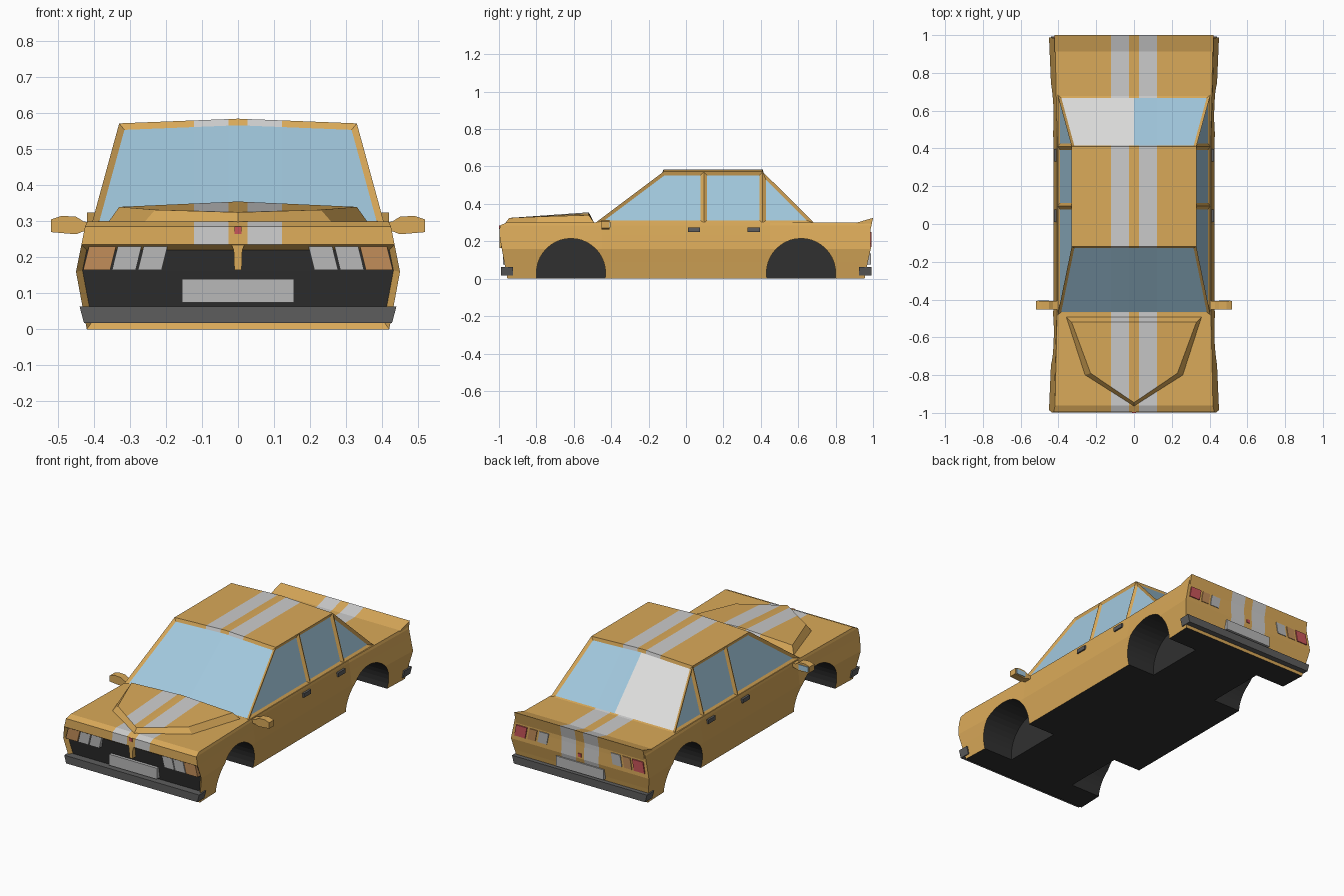
import bpy
import bmesh
from math import pi
from mathutils import Matrix, Vector

if "Cube" in bpy.data.objects:
    bpy.data.objects.remove(bpy.data.objects["Cube"], do_unlink=True)


def material(name, r, g, b):
    m = bpy.data.materials.new(name)
    m.use_nodes = True
    m.diffuse_color = (r, g, b, 1)
    m.node_tree.nodes["Principled BSDF"].inputs["Base Color"].default_value = (r, g, b, 1)
    return m


paint = material("ochre paint", 0.70, 0.40, 0.10)
stripe = material("stripe grey", 0.60, 0.60, 0.60)
glass = material("blue glass", 0.36, 0.58, 0.73)
pale = material("pale glass", 0.74, 0.74, 0.73)
black = material("charcoal", 0.03, 0.03, 0.03)
rubber = material("bumper grey", 0.11, 0.11, 0.11)
amber = material("amber lens", 0.54, 0.27, 0.10)
red = material("red lens", 0.58, 0.09, 0.10)
lens = material("clear lens", 0.48, 0.48, 0.48)
SHELL = [paint, stripe, glass, pale, black]
PAINT, STRIPE, GLASS, PALE, BLACK = range(5)


def finish(name, bm, mats):
    me = bpy.data.meshes.new(name)
    bm.to_mesh(me)
    bm.free()
    for m in mats:
        me.materials.append(m)
    ob = bpy.data.objects.new(name, me)
    bpy.context.collection.objects.link(ob)
    return ob


def build(verts, faces):
    bm = bmesh.new()
    vs = [bm.verts.new(v) for v in verts]
    for f in faces:
        bm.faces.new([vs[i] for i in f])
    bmesh.ops.recalc_face_normals(bm, faces=bm.faces)
    return bm


def cut(bm, axis, at):
    no, co = Vector((0, 0, 0)), Vector((0, 0, 0))
    no[axis], co[axis] = 1, at
    geom = bm.verts[:] + bm.edges[:] + bm.faces[:]
    bmesh.ops.bisect_plane(bm, geom=geom, dist=0.0001, plane_co=co, plane_no=no)
    bm.normal_update()


def add_stripes(bm):
    # twin racing stripes on upward, front and rear paint
    for x in (-0.122, -0.027, 0.027, 0.122):
        cut(bm, 0, x)
    for f in bm.faces:
        c = f.calc_center_median()
        if (f.material_index == PAINT and 0.027 < abs(c.x) < 0.122 and c.z > 0.09
                and abs(f.normal.x) < 0.4 and f.normal.z > -0.5):
            f.material_index = STRIPE


def loft(points, y0, y1):
    # polygon in x, z pulled along y
    n = len(points)
    verts = [(x, y, z) for y in (y0, y1) for x, z in points]
    faces = [range(n), range(n, 2 * n)]
    faces += [(i, (i + 1) % n, n + (i + 1) % n, n + i) for i in range(n)]
    return build(verts, faces)


def prism(name, points, y0, y1, mat, sides=None):
    for side, s in (sides or {"": 1}).items():
        finish(side + name, loft([(x * s, z) for x, z in points], y0, y1), [mat])


def rect(x0, x1, z0, z1, lean=0.0):
    return [(x0, z0), (x1, z0), (x1 - lean, z1), (x0 - lean, z1)]


PAIR = {"left_": 1, "right_": -1}

# Lower body: rings stacked by height (z, end width, waist width, front, rear)
levels = [(0, .42, .40, -.955, .955), (.09, .437, .415, -.972, .972),
          (.16, .45, .427, -.985, .988), (.235, .435, .417, -.998, .986),
          (.285, .425, .41, -.995, .986), (.30, .418, .407, -.96, .985)]
verts, faces = [], []
for z, w, m, f, r in levels:
    half = [(w, f), (m, -.45), (m, .45), (w, r)]
    verts += [(x, y, z) for x, y in half] + [(-x, y, z) for x, y in reversed(half)]
for k in range(len(levels) - 1):
    for i in range(8):
        j = (i + 1) % 8
        faces.append((k * 8 + i, k * 8 + j, k * 8 + 8 + j, k * 8 + 8 + i))
faces += [range(8), range(len(verts) - 8, len(verts))]
bm = build(verts, faces)

# Sunken grille opening and dark floor
front = [f for f in bm.faces if f.normal.y < -0.8 and f.calc_center_median().z < .23]
bmesh.ops.inset_region(bm, faces=front, thickness=.018, depth=-.02, use_even_offset=True)
for f in front:
    f.material_index = BLACK
bm.normal_update()
for f in bm.faces:
    if f.normal.z < -0.95 and f.calc_center_median().z < .01:
        f.material_index = BLACK
add_stripes(bm)
body = finish("body", bm, SHELL)

# Wheel wells
for y in (-.615, .615):
    for s in (1, -1):
        bm = bmesh.new()
        spin = Matrix.Translation((s * .42, y, .03)) @ Matrix.Rotation(pi / 2, 4, "Y")
        bmesh.ops.create_cone(bm, cap_ends=True, segments=40, radius1=.185,
                              radius2=.185, depth=.4, matrix=spin)
        for f in bm.faces:
            f.material_index = BLACK
        cutter = finish("wheel_well_cutter", bm, SHELL)
        cutter.hide_render = True
        mod = body.modifiers.new("wheel well", "BOOLEAN")
        mod.operation, mod.solver, mod.object = "DIFFERENCE", "EXACT", cutter
        bpy.context.view_layer.objects.active = body
        bpy.ops.object.modifier_apply(modifier=mod.name)
        bpy.data.objects.remove(cutter, do_unlink=True)

# Cabin: tapered block with crowned roof and inset windows
base = [(.405, -.485), (.405, .685), (-.405, .685), (-.405, -.485)]
verts = [(x, y, .298) for x, y in base]
verts += [(.33, -.12, .572), (.33, .41, .572), (-.33, .41, .572), (-.33, -.12, .572),
          (0, -.12, .585), (0, .41, .585)]
bm = build(verts, [(0, 1, 2, 3), (0, 1, 5, 4), (2, 3, 7, 6), (3, 0, 4, 8, 7),
                   (1, 2, 6, 9, 5), (4, 5, 9, 8), (6, 7, 8, 9)])
for y in (.095, .41):
    cut(bm, 1, y)
panes = [f for f in bm.faces if abs(f.normal.z) < .9]
bmesh.ops.inset_individual(bm, faces=panes, thickness=.017, depth=-.01, use_even_offset=True)
for f in panes:
    f.material_index = GLASS
bm.normal_update()
cut(bm, 0, 0)
for f in bm.faces:
    if f.material_index == GLASS and f.normal.y > .5 and f.calc_center_median().x < 0:
        f.material_index = PALE
add_stripes(bm)
finish("cabin", bm, SHELL)

# Raised bonnet panel
outer = [(.36, -.49, .298), (.26, -.80, .298), (0, -.97, .292)]
inner = [(.33, -.52, .34), (.23, -.79, .332), (0, -.945, .325)]
ring = []
for edge in (outer, inner):
    ring += edge + [(-x, y, z) for x, y, z in edge[1::-1]]
ring += [(0, -.49, .298), (0, -.52, .355)]
bm = build(ring, [(i, i + 1, i + 6, i + 5) for i in range(4)]
           + [(0, 5, 11, 10), (4, 10, 11, 9), (5, 6, 7, 11), (7, 8, 9, 11)])
add_stripes(bm)
finish("bonnet_bulge", bm, SHELL)

# Boot lip spoiler
lip = [(.91, .299), (1.0, .325), (.984, .25), (.91, .25)]
verts = [(x, y, z) for x in (-.42, .42) for y, z in lip]
bm = build(verts, [range(4), range(4, 8)]
           + [(i, (i + 1) % 4, 4 + (i + 1) % 4, 4 + i) for i in range(4)])
add_stripes(bm)
finish("boot_lip", bm, SHELL)

# Bumpers
bumper = [(-.428, .018), (.428, .018), (.44, .063), (-.44, .063)]
prism("front_bumper", bumper, -.99, -.925, rubber)
prism("rear_bumper", bumper, .925, .992, rubber)

# Front lamps, plate, nose bar and badge
prism("front_indicator", rect(.355, .43, .165, .23, .016), -.99, -.95, amber, PAIR)
prism("outer_headlamp", rect(.284, .35, .165, .23, .016), -.99, -.95, lens, PAIR)
prism("inner_headlamp", rect(.212, .278, .165, .23, .016), -.99, -.95, lens, PAIR)
prism("front_plate", rect(-.155, .155, .075, .14), -.978, -.94, lens)
prism("nose_bar", [(-.01, .165), (.01, .165), (.012, .22), (.02, .24), (-.02, .24),
                   (-.012, .22)], -.997, -.95, paint)
prism("front_badge", rect(-.01, .01, .265, .285), -1.0, -.98, red)

# Rear lamps, plate and badge
prism("tail_lamp", rect(.355, .425, .185, .25, .012), .95, .993, red, PAIR)
prism("rear_indicator", rect(.29, .34, .185, .25, .012), .95, .991, amber, PAIR)
prism("reversing_lamp", rect(.215, .275, .185, .25, .012), .95, .991, lens, PAIR)
prism("rear_plate", rect(-.155, .155, .075, .135), .95, .99, lens)
prism("rear_badge", rect(-.01, .01, .17, .19), .95, .992, red)

# Door mirrors and handles
shell = [(.405, .275), (.43, .272), (.45, .264), (.52, .27), (.52, .305), (.49, .315),
         (.45, .313), (.43, .3), (.405, .295)]
prism("mirror", shell, -.452, -.408, paint, PAIR)
prism("mirror_glass", rect(.45, .512, .273, .303), -.41, -.404, glass, PAIR)
prism("front_door_handle", rect(.4, .424, .25, .274), .01, .076, rubber, PAIR)
prism("rear_door_handle", rect(.4, .424, .25, .274), .33, .396, rubber, PAIR)
